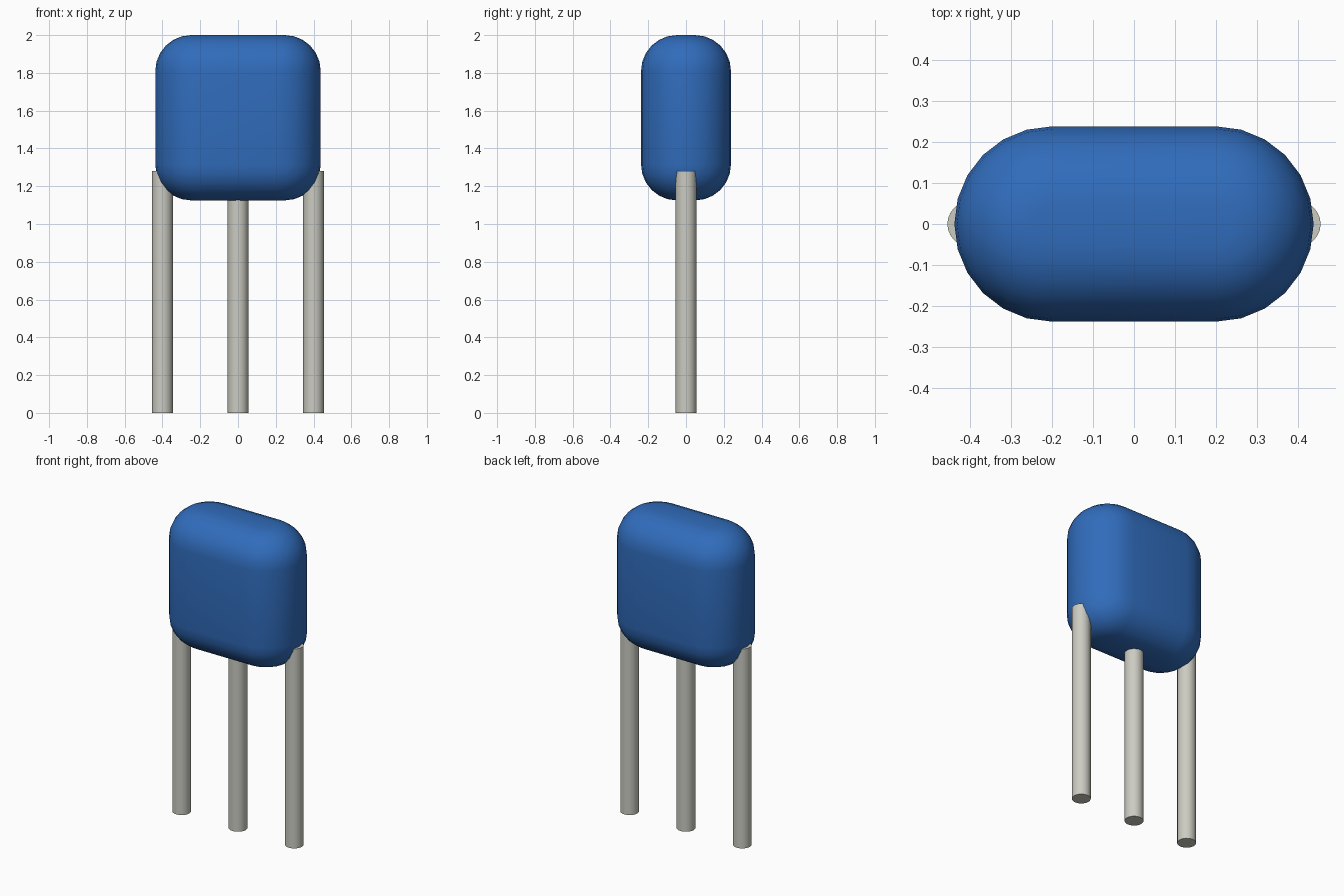
import bpy, bmesh
from math import sin, cos, pi

cube = bpy.data.objects.get("Cube")
if cube:
    bpy.data.objects.remove(cube, do_unlink=True)


def material(name, rgb):
    m = bpy.data.materials.new(name)
    m.use_nodes = True
    color = (*rgb, 1)
    m.diffuse_color = color
    m.node_tree.nodes["Principled BSDF"].inputs["Base Color"].default_value = color
    return m


def finish(name, bm, mat, angle):
    bmesh.ops.recalc_face_normals(bm, faces=bm.faces)
    mesh = bpy.data.meshes.new(name)
    bm.to_mesh(mesh)
    bm.free()
    mesh.materials.append(mat)
    ob = bpy.data.objects.new(name, mesh)
    bpy.context.collection.objects.link(ob)
    bpy.ops.object.select_all(action='DESELECT')
    ob.select_set(True)
    bpy.context.view_layer.objects.active = ob
    bpy.ops.object.shade_smooth_by_angle(angle=angle)
    return ob


blue = material("coating blue", (0.03, 0.15, 0.50))
tin = material("tinned metal", (0.60, 0.60, 0.54))

# Coated body: stacked stadium outlines with rounded top and bottom rims
HALF_STRAIGHT, RADIUS, FILLET = 0.20, 0.238, 0.19
BOTTOM, TOP, STEPS = 1.125, 2.0, 6


def stadium(bm, radius, z):
    ring = []
    for side, start in ((1, -pi / 2), (-1, pi / 2)):
        for i in range(2 * STEPS + 1):
            a = start + pi * i / (2 * STEPS)
            ring.append(bm.verts.new((side * HALF_STRAIGHT + radius * cos(a),
                                      radius * sin(a), z)))
    return ring


arc = [pi / 2 * i / STEPS for i in range(STEPS + 1)]
inner = RADIUS - FILLET
levels = [(inner + FILLET * sin(a), BOTTOM + FILLET * (1 - cos(a))) for a in arc]
levels += [(r, TOP + BOTTOM - z) for r, z in reversed(levels)]

bm = bmesh.new()
rings = [stadium(bm, r, z) for r, z in levels]
for low, high in zip(rings, rings[1:]):
    for i in range(len(low)):
        j = (i + 1) % len(low)
        bm.faces.new((low[i], low[j], high[j], high[i]))
bm.faces.new(rings[0])
bm.faces.new(rings[-1])
finish("body", bm, blue, pi / 6)

# Three round wire leads
LEAD_RADIUS, LEAD_TOP = 0.055, 1.28
for name, x in (("right_lead", -0.4), ("middle_lead", 0), ("left_lead", 0.4)):
    bm = bmesh.new()
    bmesh.ops.create_cone(bm, cap_ends=True, segments=24, radius1=LEAD_RADIUS,
                          radius2=LEAD_RADIUS, depth=LEAD_TOP)
    bmesh.ops.translate(bm, verts=bm.verts, vec=(x, 0, LEAD_TOP / 2))
    finish(name, bm, tin, pi / 6)
